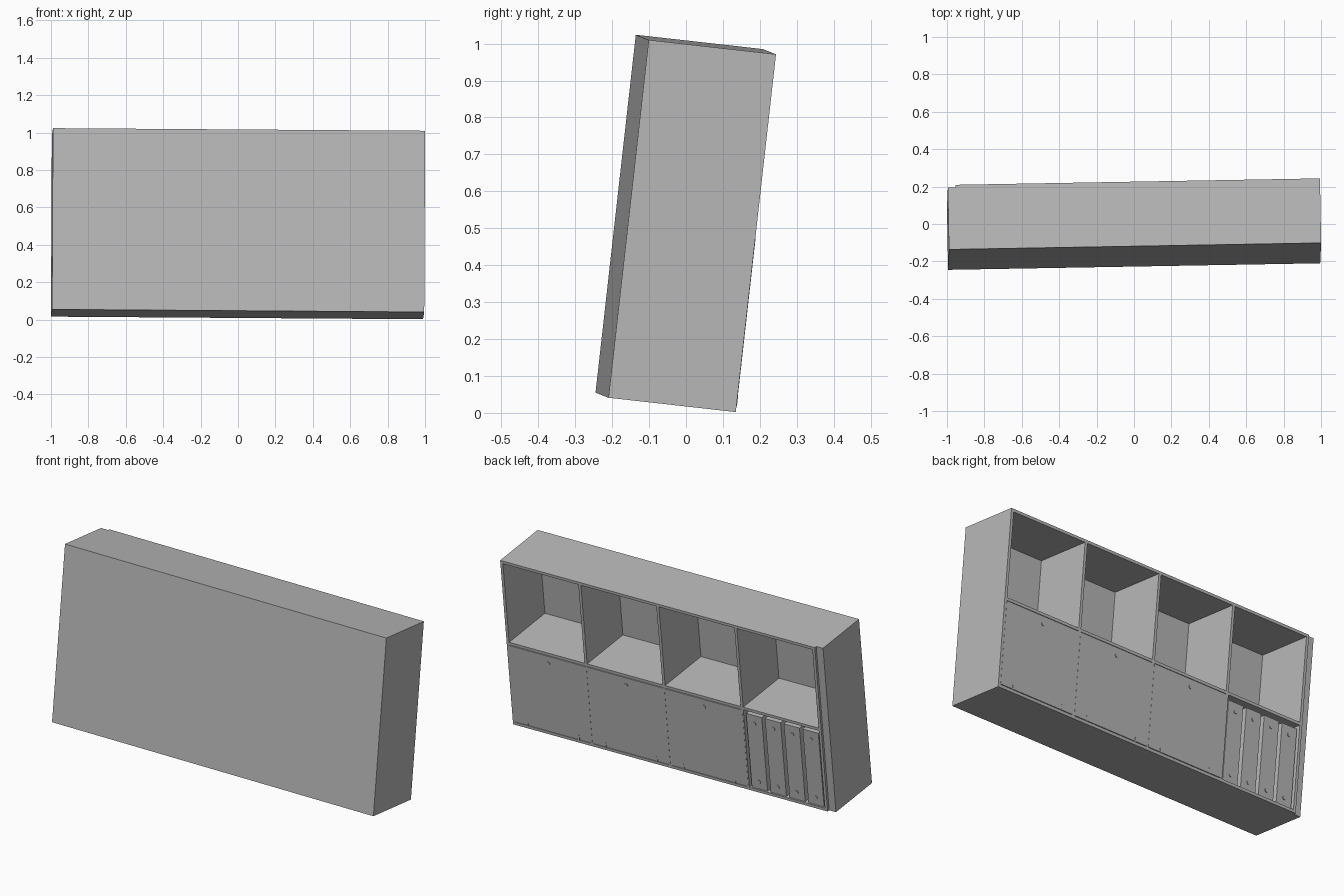
import bpy, bmesh
from mathutils import Matrix, Vector

cube = bpy.data.objects.get("Cube")
if cube:
    bpy.data.objects.remove(cube)

# Overall sizes, in the cabinet's own tilted frame
W, D, H = 1.99, 0.347, 0.975
END, T = 0.042, 0.016        # end panel width, board thickness
BAYS = 4
PITCH = (W - END - T) / BAYS
SHELF = 0.476                # underside of the middle shelf

ex = Vector((1.99, 0.035, -0.014)).normalized()
ez = Vector((0.005, 0.109, 0.969))
ez = (ez - ex * ez.dot(ex)).normalized()
ey = ez.cross(ex)
TILT = Matrix((ex, ey, ez)).transposed().to_4x4()
TILT.translation = Vector((-0.994, -0.245, 0.055))

grey = bpy.data.materials.new("plain_grey")
grey.use_nodes = True
grey.diffuse_color = (0.48, 0.48, 0.48, 1)
grey.node_tree.nodes["Principled BSDF"].inputs["Base Color"].default_value = grey.diffuse_color


def finish(name, bm):
    mesh = bpy.data.meshes.new(name)
    bm.to_mesh(mesh)
    bm.free()
    mesh.materials.append(grey)
    obj = bpy.data.objects.new(name, mesh)
    bpy.context.collection.objects.link(obj)
    obj.matrix_world = TILT
    return obj


def box(name, x0, x1, y0, y1, z0, z1):
    bm = bmesh.new()
    size = Matrix.Diagonal((x1 - x0, y1 - y0, z1 - z0, 1))
    centre = Matrix.Translation(((x0 + x1) / 2, (y0 + y1) / 2, (z0 + z1) / 2))
    bmesh.ops.create_cube(bm, size=1, matrix=centre @ size)
    return finish(name, bm)


def knob(name, x, y, z, radius, length):
    bm = bmesh.new()
    place = Matrix.Translation((x, y, z)) @ Matrix.Rotation(1.5708, 4, "X")
    bmesh.ops.create_cone(bm, cap_ends=True, segments=16, radius1=radius,
                          radius2=radius, depth=length, matrix=place)
    return finish(name, bm)


# Carcass
box("end_panel", 0, END, 0, D - 0.014, 0, H)
box("closed_face", END, W, 0, T, 0, H)
box("top_board", END, W, T, D, H - T, H)
box("bottom_board", END, W, T, D, 0, T)
box("middle_shelf", END, W, T, D, SHELF, SHELF + T)
for i in range(BAYS + 1):
    x = END + i * PITCH
    box("upright_%d" % i, x, x + T, T, D, T, H - T)

# Flush doors with a knob and two small hinge tabs each
for i in range(1, BAYS):
    x0 = END + i * PITCH + 0.006
    x1 = x0 + PITCH - 0.006 + 0.002
    box("door_%d" % i, x0, x1, D - T, D + 0.001, T + 0.003, SHELF - 0.003)
    knob("door_knob_%d" % i, (x0 + x1) / 2, D + 0.002, 0.43, 0.01, 0.006)
    for x in (x0 + 0.08, x1 - 0.08):
        box("hinge_tab", x - 0.003, x + 0.003, D - T, D + 0.003, T, T + 0.03)

# Four upright boxes in the last lower bay, with a rivet at top and bottom
SLOT = (PITCH - T) / 4
for i in range(4):
    x0 = END + T + i * SLOT + 0.01
    x1 = x0 + SLOT - 0.02
    box("upright_box_%d" % i, x0, x1, T, D - 0.008, T, SHELF - 0.022)
    for z in (0.06, 0.405):
        knob("box_rivet", (x0 + x1) / 2, D - 0.007, z, 0.01, 0.006)
